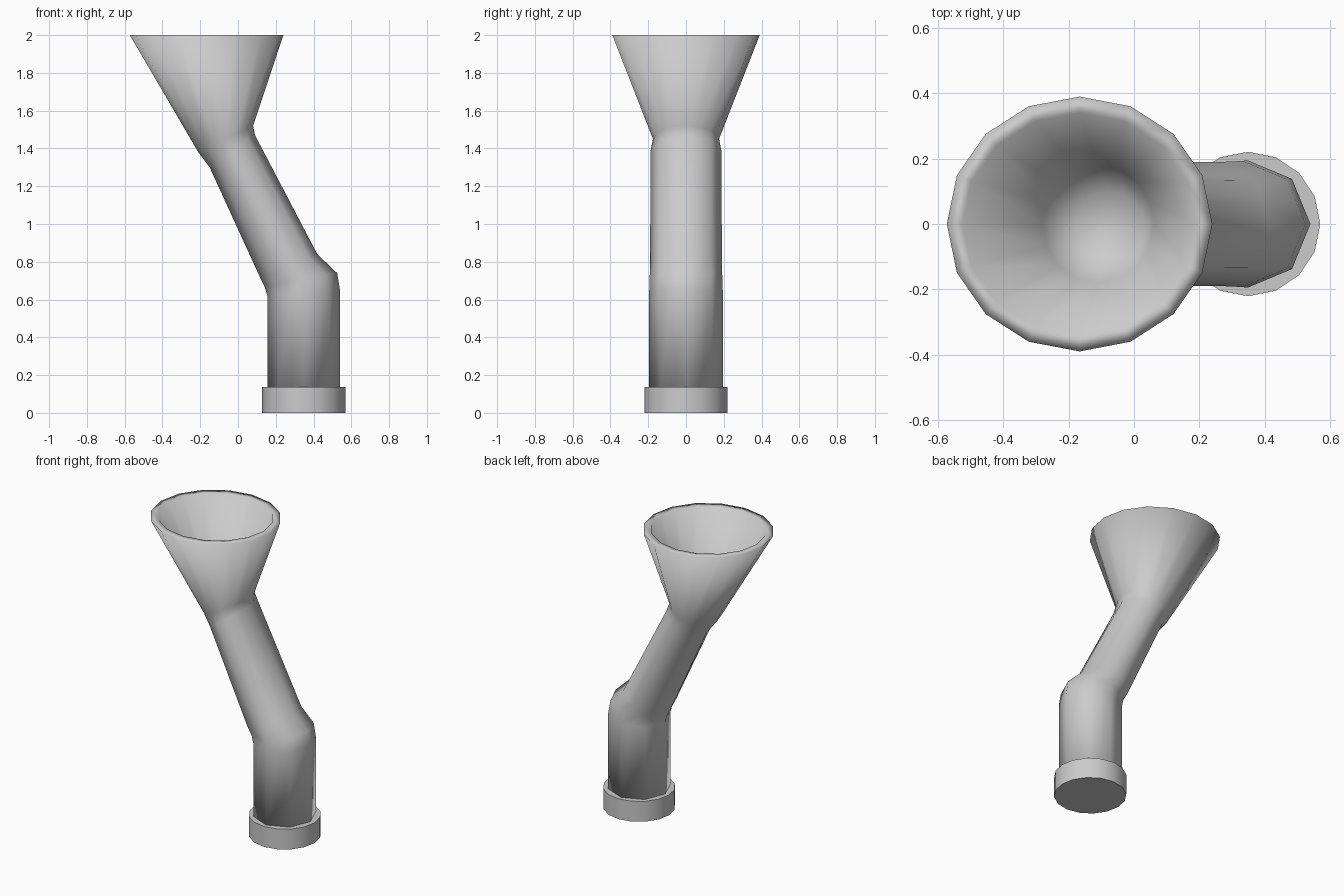
import bpy, bmesh, math

if "Cube" in bpy.data.objects:
    bpy.data.objects.remove(bpy.data.objects["Cube"])

SIDES = 16


def unit_section(octagon):
    """16 points round a unit circle, or an octagon with edge midpoints."""
    pts = []
    for i in range(SIDES):
        a = 2 * math.pi * i / SIDES
        r = math.cos(math.pi / 8) if octagon and i % 2 else 1.0
        pts.append((r * math.cos(a), r * math.sin(a)))
    return pts


def loft(name, rings):
    """Skin rings given as (left x, left z, right x, right z, y radius, octagon)."""
    bm = bmesh.new()
    loops = []
    for lx, lz, rx, rz, ry, octagon in rings:
        cx, cz, hx, hz = (lx + rx) / 2, (lz + rz) / 2, (rx - lx) / 2, (rz - lz) / 2
        loops.append([bm.verts.new((cx + hx * c, ry * s, cz + hz * c))
                      for c, s in unit_section(octagon)])
    for a, b in zip(loops, loops[1:]):
        for i in range(SIDES):
            j = (i + 1) % SIDES
            bm.faces.new((a[i], a[j], b[j], b[i]))
    bm.faces.new(loops[0][::-1])
    bm.faces.new(loops[-1])
    bmesh.ops.recalc_face_normals(bm, faces=bm.faces)
    me = bpy.data.meshes.new(name)
    bm.to_mesh(me)
    bm.free()
    ob = bpy.data.objects.new(name, me)
    bpy.context.collection.objects.link(ob)
    return ob


# Bent octagonal pipe flaring into a hollow funnel
pipe = loft("pipe_and_funnel", [
    (0.155, 0.10, 0.54, 0.10, 0.195, True),
    (0.155, 0.62, 0.54, 0.65, 0.195, True),
    (0.14, 0.67, 0.525, 0.74, 0.193, True),
    (0.12, 0.71, 0.42, 0.84, 0.19, True),
    (-0.15, 1.30, 0.09, 1.47, 0.188, True),
    (-0.21, 1.38, 0.08, 1.52, 0.175, False),
    (-0.573, 2.0, 0.24, 2.0, 0.39, False),      # outer rim
    (-0.525, 2.0, 0.19, 2.0, 0.34, False),      # inner rim
    (-0.28, 1.58, 0.06, 1.62, 0.18, False),     # bowl
    (-0.18, 1.48, 0.03, 1.55, 0.10, False),
])
for p in pipe.data.polygons:
    p.use_smooth = True

# Foot collar
bpy.ops.mesh.primitive_cylinder_add(vertices=SIDES, radius=0.221, depth=0.137,
                                    location=(0.349, 0, 0.0685),
                                    rotation=(0, 0, math.pi / 2))
collar = bpy.context.object
collar.name = "base_collar"
bpy.ops.object.shade_smooth_by_angle(angle=math.radians(30))
